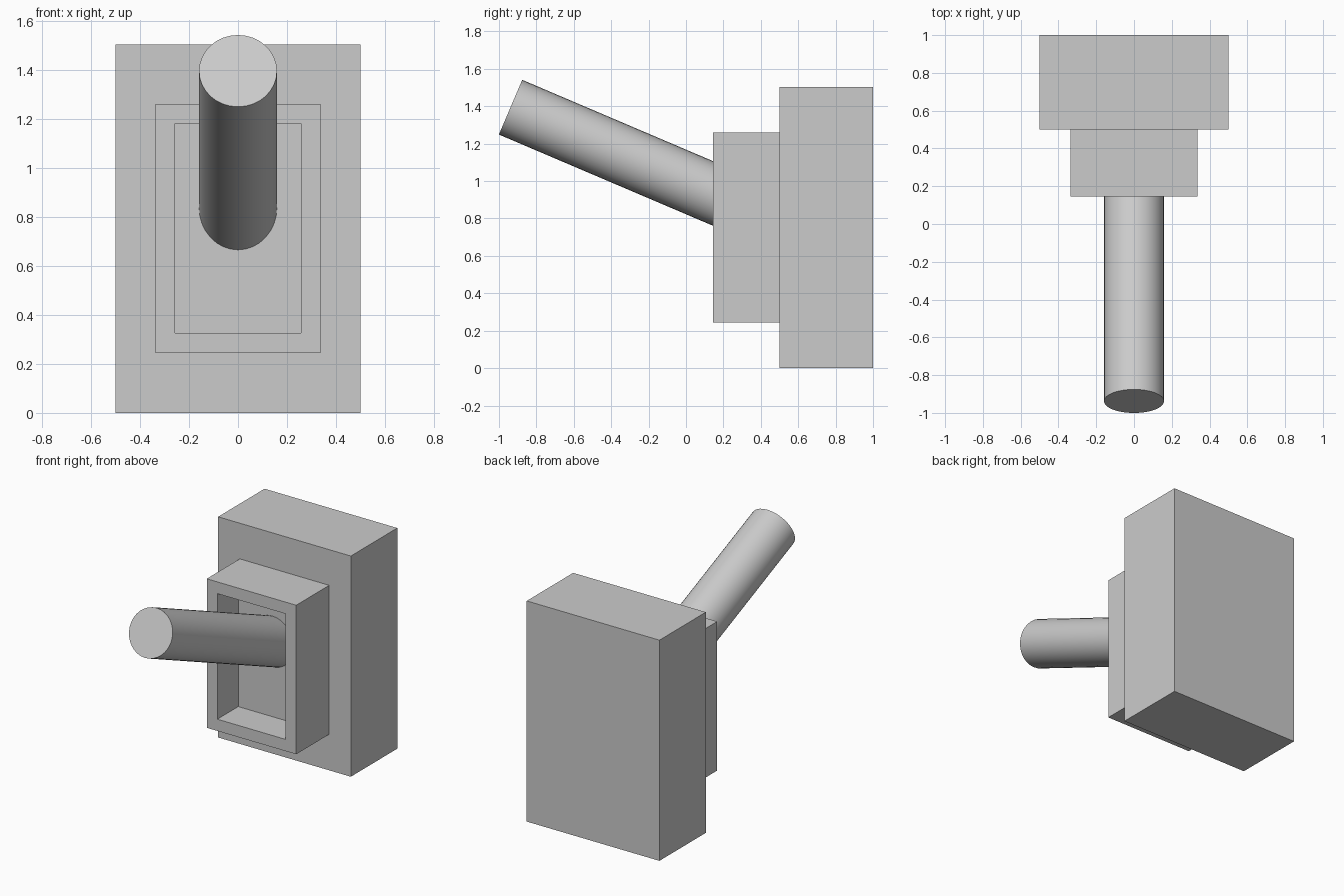
import bpy, bmesh
from mathutils import Vector

if "Cube" in bpy.data.objects:
    bpy.data.objects.remove(bpy.data.objects["Cube"])


def make_object(name, bm):
    mesh = bpy.data.meshes.new(name)
    bm.to_mesh(mesh)
    bm.free()
    obj = bpy.data.objects.new(name, mesh)
    bpy.context.collection.objects.link(obj)
    return obj


def box(lo, hi):
    lo, hi = Vector(lo), Vector(hi)
    bm = bmesh.new()
    bmesh.ops.create_cube(bm, size=1)
    bmesh.ops.scale(bm, vec=hi - lo, verts=bm.verts)
    bmesh.ops.translate(bm, vec=(lo + hi) / 2, verts=bm.verts)
    return bm


# Back housing block
make_object("housing", box((-0.5, 0.5, 0), (0.5, 1, 1.503)))

# Raised collar with a rectangular pocket in its front face
bm = box((-0.337, 0.145, 0.245), (0.337, 0.5, 1.26))
bm.normal_update()
front = min(bm.faces, key=lambda f: f.calc_center_median().y)
bmesh.ops.inset_region(bm, faces=[front], thickness=0.113)
pocket = bmesh.ops.extrude_discrete_faces(bm, faces=[front])["faces"][0]
bmesh.ops.translate(bm, vec=(0, 0.225, 0), verts=pocket.verts)
make_object("switch_collar", bm)

# Tilted round lever, rooted behind the pocket floor
tip, root = Vector((0, -0.938, 1.395)), Vector((0, 0.44, 0.808))
axis = tip - root
bm = bmesh.new()
bmesh.ops.create_cone(bm, cap_ends=True, segments=32, radius1=0.159,
                      radius2=0.159, depth=axis.length)
lever = make_object("lever", bm)
lever.location = (tip + root) / 2
lever.rotation_euler = axis.to_track_quat('Z', 'Y').to_euler()
bpy.context.view_layer.objects.active = lever
lever.select_set(True)
bpy.ops.object.shade_smooth_by_angle()
